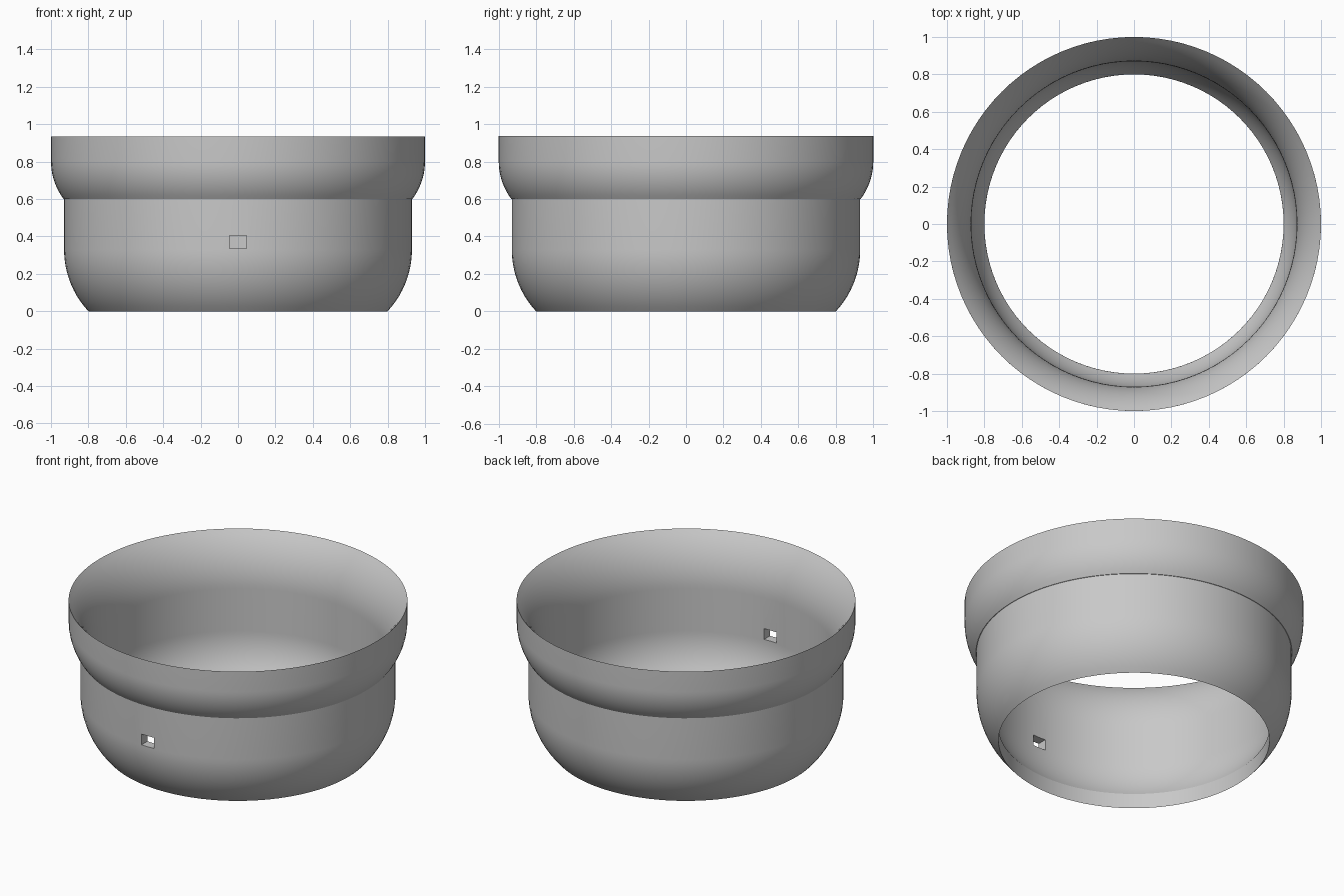
import bpy
import bmesh
import math

if "Cube" in bpy.data.objects:
    bpy.data.objects.remove(bpy.data.objects["Cube"])

SEGMENTS = 96
TOP = 0.935      # rim height
LEDGE = 0.60     # underside of the collar
BEND = 0.33      # height where the rounded base turns vertical


def arc(cx, cz, radius, z0, z1, steps, side=1):
    """Points on a circular profile between two heights."""
    points = []
    for i in range(steps + 1):
        z = z0 + (z1 - z0) * i / steps
        points.append((cx + side * math.sqrt(radius ** 2 - (z - cz) ** 2), z))
    return points


# Closed wall profile: outside going up, inside going down
profile = arc(0.446, BEND, 0.484, 0.0, BEND, 12)           # rounded base
profile += arc(0.66, 0.803, 0.34, LEDGE, 0.803, 9)         # collar underside
profile += arc(1.354, 0.605, 0.484, TOP, 0.605, 12, -1)    # flared mouth
profile += arc(0.446, BEND, 0.424, BEND, 0.097, 10)        # inner base curve
profile += [(0.80, 0.05)]                                  # lower opening
profile.insert(13, (0.93, LEDGE - 0.001))                  # top of straight wall

# Revolve the profile into a ring
bm = bmesh.new()
rings = []
for s in range(SEGMENTS):
    a = 2 * math.pi * s / SEGMENTS
    rings.append([bm.verts.new((r * math.cos(a), r * math.sin(a), z))
                  for r, z in profile])
n = len(profile)
for s in range(SEGMENTS):
    p, q = rings[s], rings[(s + 1) % SEGMENTS]
    for i in range(n):
        j = (i + 1) % n
        bm.faces.new((p[i], q[i], q[j], p[j]))
bmesh.ops.recalc_face_normals(bm, faces=bm.faces)
mesh = bpy.data.meshes.new("ring_body")
bm.to_mesh(mesh)
bm.free()
body = bpy.data.objects.new("ring_body", mesh)
bpy.context.collection.objects.link(body)

grey = bpy.data.materials.new("light grey")
grey.diffuse_color = (0.58, 0.58, 0.58, 1)
grey.use_nodes = True
grey.node_tree.nodes["Principled BSDF"].inputs["Base Color"].default_value = grey.diffuse_color
mesh.materials.append(grey)

# Small rectangular hole through the front wall
bpy.ops.mesh.primitive_cube_add(size=1, location=(0, -0.9, 0.37))
cutter = bpy.context.object
cutter.name = "hole_cutter"
cutter.scale = (0.09, 0.3, 0.07)
cutter.data.materials.append(grey)
cutter.hide_render = True
cut = body.modifiers.new("front_hole", 'BOOLEAN')
cut.operation = 'DIFFERENCE'
cut.solver = 'EXACT'
cut.object = cutter

bpy.ops.object.select_all(action='DESELECT')
body.select_set(True)
bpy.context.view_layer.objects.active = body
bpy.ops.object.modifier_apply(modifier=cut.name)
bpy.data.objects.remove(cutter)
bpy.ops.object.shade_smooth_by_angle(angle=math.radians(25))
